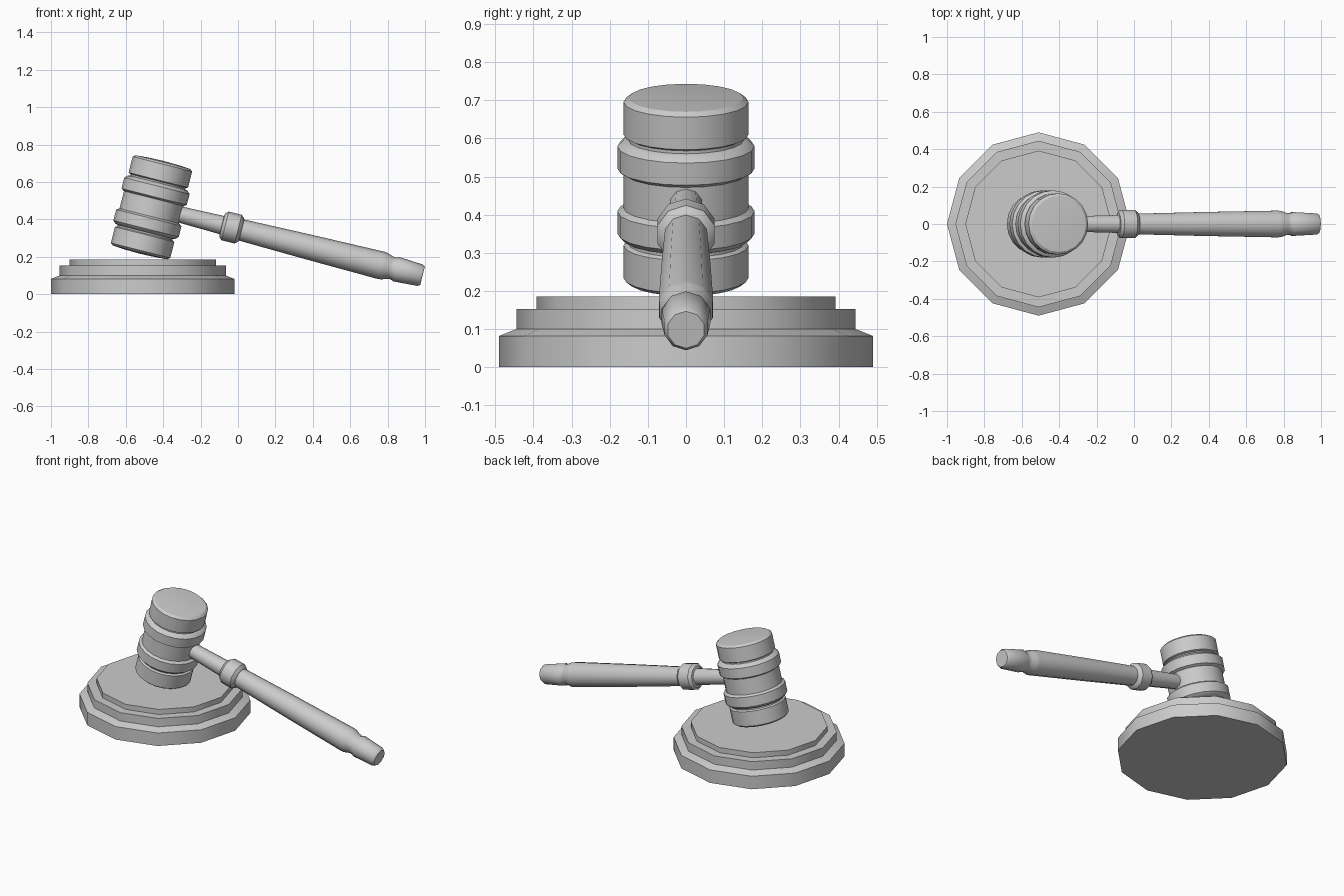
import bpy, bmesh, math
from mathutils import Matrix

if "Cube" in bpy.data.objects:
    bpy.data.objects.remove(bpy.data.objects["Cube"])

TILT = math.radians(14.2)
HEAD_CENTRE = (-0.4625, 0, 0.465)


def lathe(name, profile, sides, matrix, angle):
    """Revolve (radius, height) points about local z; radius 0 closes to a pole."""
    bm = bmesh.new()
    rings = []
    for r, h in profile:
        n = 1 if r == 0 else sides
        rings.append([bm.verts.new((r * math.cos(math.tau * i / sides),
                                    r * math.sin(math.tau * i / sides), h))
                      for i in range(n)])
    for a, b in zip(rings, rings[1:]):
        for i in range(sides):
            j = (i + 1) % sides
            quad = [a[i % len(a)], a[j % len(a)], b[j % len(b)], b[i % len(b)]]
            bm.faces.new(list(dict.fromkeys(quad)))
    # flat end faces where the profile does not reach the axis
    if len(rings[0]) > 1:
        bm.faces.new(rings[0][::-1])
    if len(rings[-1]) > 1:
        bm.faces.new(rings[-1])
    bmesh.ops.recalc_face_normals(bm, faces=bm.faces)
    mesh = bpy.data.meshes.new(name)
    bm.to_mesh(mesh)
    bm.free()
    obj = bpy.data.objects.new(name, mesh)
    bpy.context.collection.objects.link(obj)
    obj.matrix_world = matrix
    bpy.ops.object.select_all(action='DESELECT')
    obj.select_set(True)
    bpy.context.view_layer.objects.active = obj
    bpy.ops.object.shade_smooth_by_angle(angle=math.radians(angle))
    return obj


# Stepped twelve-sided sounding block
lathe("sound_block",
      [(0.49, 0), (0.49, 0.082), (0.445, 0.10), (0.445, 0.153),
       (0.392, 0.153), (0.392, 0.185)],
      12, Matrix.Translation((-0.51, 0, 0)), 32)

gavel = Matrix.Translation(HEAD_CENTRE) @ Matrix.Rotation(TILT, 4, 'Y')

# Gavel head: upper half profile mirrored to the lower half
upper = [(0.164, 0.048), (0.18, 0.058), (0.18, 0.118), (0.166, 0.132),
         (0.152, 0.136), (0.152, 0.144), (0.164, 0.150), (0.164, 0.238),
         (0.15, 0.249), (0.08, 0.254), (0, 0.256)]
lower = [(r, -h) for r, h in reversed(upper)]
lathe("gavel_head", lower + upper, 20, gavel, 30)

# Turned handle with collar and end knob, lying along the gavel's local x
handle = [(0.042, 0.10), (0.050, 0.388), (0.064, 0.390), (0.079, 0.406),
          (0.079, 0.478), (0.064, 0.495), (0.058, 0.497), (0.067, 0.85),
          (0.075, 1.265), (0.073, 1.285), (0.062, 1.315), (0.060, 1.335),
          (0.067, 1.350), (0.059, 1.482), (0.050, 1.495)]
lathe("handle", handle, 10,
      gavel @ Matrix.Rotation(math.pi / 2, 4, 'Y'), 38)
